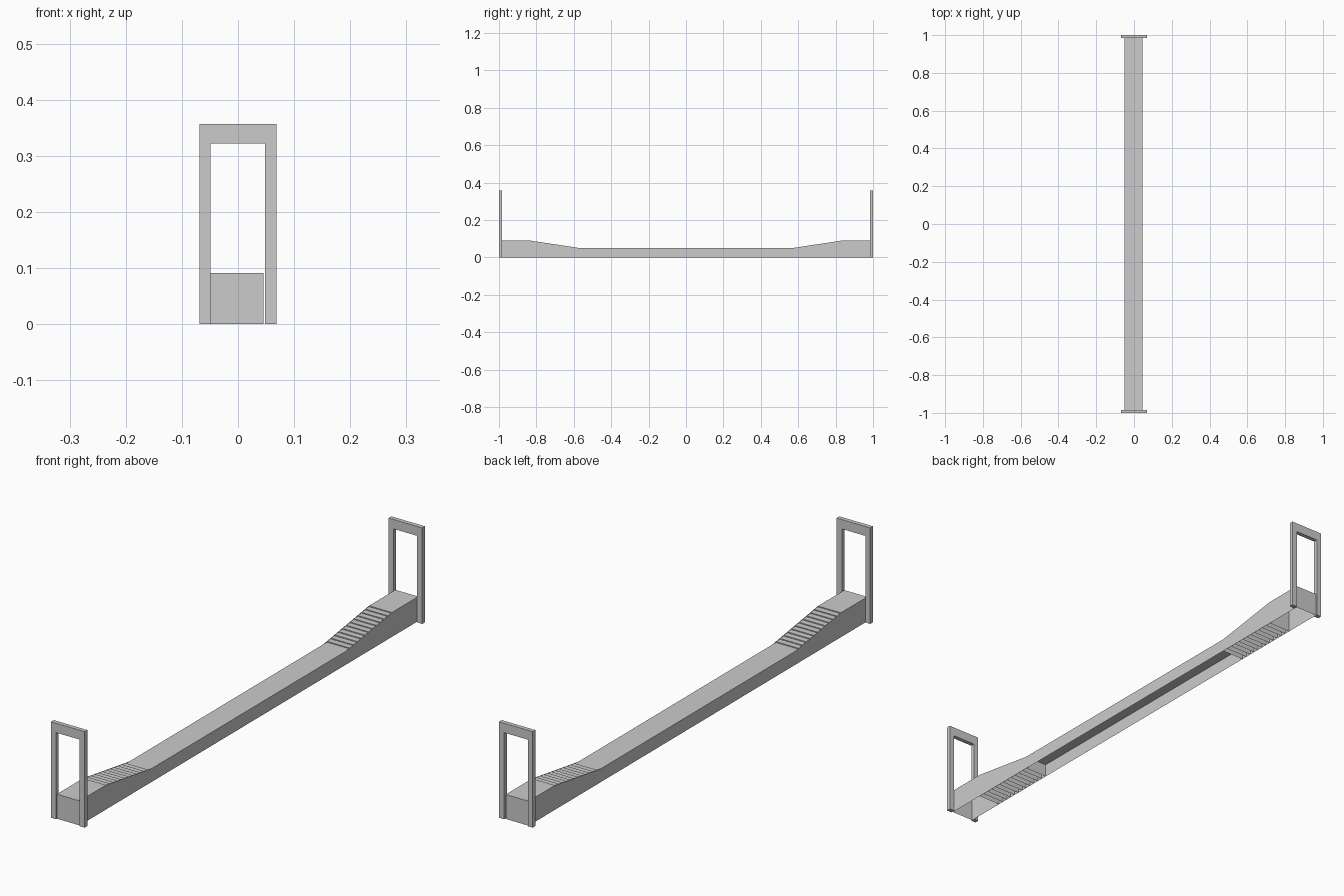
import bpy, bmesh

if "Cube" in bpy.data.objects:
    bpy.data.objects.remove(bpy.data.objects["Cube"])

XL, XR = -0.049, 0.045           # bridge side planes
Y_END, Y_TOP, Y_LOW = 0.995, 0.84, 0.57
Z_TOP, Z_LOW = 0.091, 0.05
STEPS = 12


def make_mesh(name, polys):
    bm = bmesh.new()
    for p in polys:
        bm.faces.new([bm.verts.new(c) for c in p])
    bmesh.ops.remove_doubles(bm, verts=bm.verts, dist=1e-5)
    bmesh.ops.recalc_face_normals(bm, faces=bm.faces)
    me = bpy.data.meshes.new(name)
    bm.to_mesh(me)
    bm.free()
    ob = bpy.data.objects.new(name, me)
    bpy.context.collection.objects.link(ob)
    return ob


def across(y0, z0, y1, z1):
    """Quad spanning the bridge width between two side-view points."""
    return [(XL, y0, z0), (XR, y0, z0), (XR, y1, z1), (XL, y1, z1)]


# Thin side walls following the rising profile
profile = [(-Y_END, 0), (Y_END, 0), (Y_END, Z_TOP), (Y_TOP, Z_TOP),
           (Y_LOW, Z_LOW), (-Y_LOW, Z_LOW), (-Y_TOP, Z_TOP), (-Y_END, Z_TOP)]
for name, x in (("left_wall", XL), ("right_wall", XR)):
    make_mesh(name, [[(x, y, z) for y, z in profile]])

# Middle deck, open underneath
make_mesh("deck", [across(-Y_LOW, Z_LOW, Y_LOW, Z_LOW)])

for s, end in ((-1, "front"), (1, "back")):
    # End landing with its closing panel
    make_mesh(end + "_landing", [across(s * Y_TOP, Z_TOP, s * Y_END, Z_TOP),
                                 across(s * Y_END, Z_TOP, s * Y_END, 0)])

    # Stairs: treads on risers that reach the ground, open underneath
    quads = []
    for i in range(STEPS + 1):
        y = Y_LOW + (Y_TOP - Y_LOW) * i / STEPS
        z = Z_LOW + (Z_TOP - Z_LOW) * i / STEPS
        quads.append(across(s * y, 0, s * y, z))
        if i < STEPS:
            y2 = Y_LOW + (Y_TOP - Y_LOW) * (i + 1) / STEPS
            quads.append(across(s * y, z, s * y2, z))
    make_mesh(end + "_stairs", quads)

    # Door frame: extruded arch outline
    outline = [(-0.069, 0), (-0.069, 0.357), (0.069, 0.357), (0.069, 0),
               (0.048, 0), (0.048, 0.322), (-0.049, 0.322), (-0.049, 0)]
    ya, yb = s * 1.0, s * 0.984
    n = len(outline)
    sides = [[(*p[:1], ya, p[1]), (q[0], ya, q[1]), (q[0], yb, q[1]), (p[0], yb, p[1])]
             for p, q in ((outline[k], outline[(k + 1) % n]) for k in range(n))]
    caps = [[(x, y, z) for x, z in outline] for y in (ya, yb)]
    make_mesh(end + "_door_frame", sides + caps)
